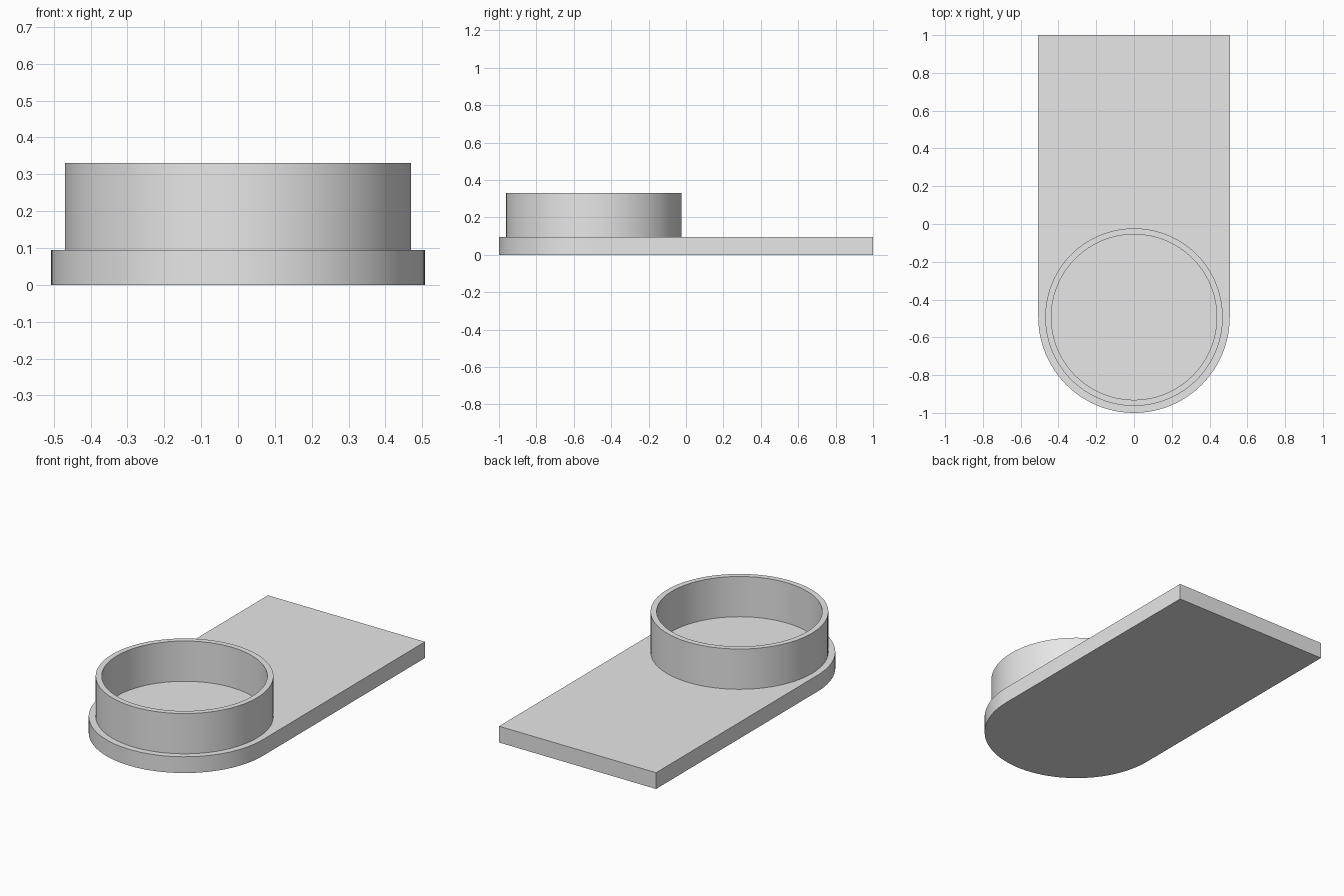
import bpy, bmesh
from math import pi, sin, cos

cube = bpy.data.objects.get("Cube")
if cube:
    bpy.data.objects.remove(cube, do_unlink=True)

HALF_WIDTH = 0.507
CENTER_Y = -1 + HALF_WIDTH
PLATE_TOP = 0.095
RING_TOP = 0.33
OUTER, INNER = 0.47, 0.438
SEGMENTS = 96

grey = bpy.data.materials.new("light grey")
grey.use_nodes = True
grey.diffuse_color = (0.8, 0.8, 0.8, 1)
grey.node_tree.nodes["Principled BSDF"].inputs["Base Color"].default_value = grey.diffuse_color


def arc(radius, start, end, steps):
    """Points along an arc around the ring centre."""
    angles = [start + (end - start) * i / steps for i in range(steps + 1)]
    return [(radius * cos(a), CENTER_Y + radius * sin(a)) for a in angles]


def finish(bm, name):
    bmesh.ops.recalc_face_normals(bm, faces=bm.faces)
    mesh = bpy.data.meshes.new(name)
    bm.to_mesh(mesh)
    bm.free()
    mesh.materials.append(grey)
    obj = bpy.data.objects.new(name, mesh)
    bpy.context.collection.objects.link(obj)
    bpy.ops.object.select_all(action='DESELECT')
    obj.select_set(True)
    bpy.context.view_layer.objects.active = obj
    bpy.ops.object.shade_smooth_by_angle(angle=pi / 6)
    return obj


# Base plate: square back end, half-round front end
bm = bmesh.new()
outline = arc(HALF_WIDTH, pi, 2 * pi, SEGMENTS // 2) + [(HALF_WIDTH, 1), (-HALF_WIDTH, 1)]
bottom = bm.faces.new([bm.verts.new((x, y, 0)) for x, y in outline])
extruded = bmesh.ops.extrude_face_region(bm, geom=[bottom], use_keep_orig=True)
top_verts = [g for g in extruded["geom"] if isinstance(g, bmesh.types.BMVert)]
bmesh.ops.translate(bm, verts=top_verts, vec=(0, 0, PLATE_TOP))
finish(bm, "base_plate")

# Thin-walled ring standing on the plate, open at the top
bm = bmesh.new()
loops = []
for radius, z in ((OUTER, PLATE_TOP), (OUTER, RING_TOP), (INNER, RING_TOP), (INNER, PLATE_TOP)):
    points = arc(radius, 0, 2 * pi, SEGMENTS)[:-1]
    loops.append([bm.verts.new((x, y, z)) for x, y in points])
for lower, upper in zip(loops, loops[1:]):
    for i in range(SEGMENTS):
        j = (i + 1) % SEGMENTS
        bm.faces.new((lower[i], lower[j], upper[j], upper[i]))
finish(bm, "ring_wall")
